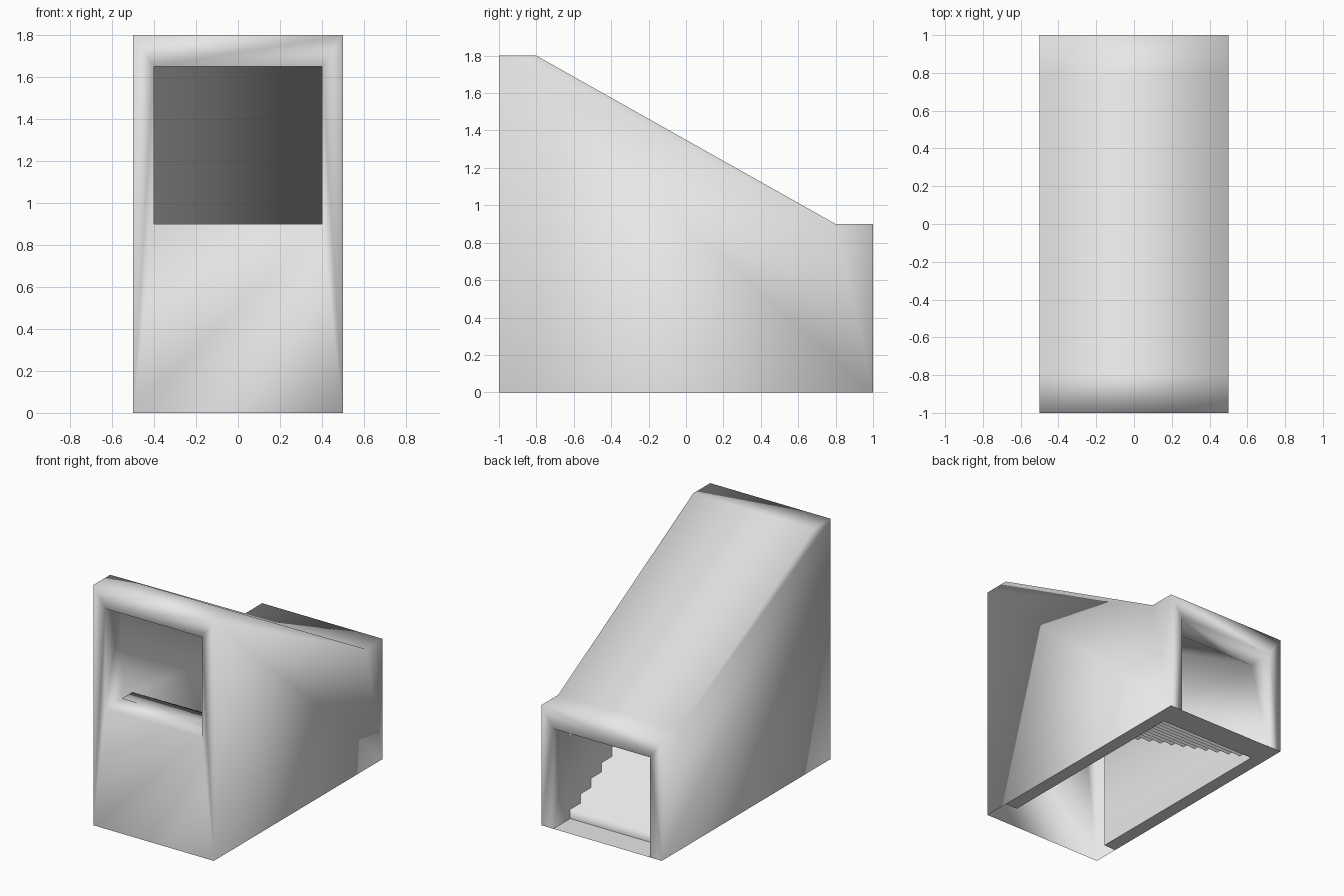
import bpy
import bmesh

if "Cube" in bpy.data.objects:
    bpy.data.objects.remove(bpy.data.objects["Cube"], do_unlink=True)

GREY = (0.8, 0.8, 0.8, 1.0)
mat = bpy.data.materials.new("plain_grey")
mat.use_nodes = True
mat.diffuse_color = GREY
mat.node_tree.nodes["Principled BSDF"].inputs["Base Color"].default_value = GREY

OUT, IN = 0.5, 0.4      # outer and inner half widths
STEPS = 13


class Part:
    """Collects faces on shared vertices so that shading flows across them."""

    def __init__(self, name):
        self.name, self.bm, self.verts = name, bmesh.new(), {}

    def face(self, *points):
        vs = []
        for p in points:
            key = tuple(round(c, 4) for c in p)
            if key not in self.verts:
                self.verts[key] = self.bm.verts.new(key)
            vs.append(self.verts[key])
        self.bm.faces.new(vs)

    def span(self, half, path):
        """Sheet across the width, following a (y, z) path."""
        for (y0, z0), (y1, z1) in zip(path, path[1:]):
            self.face((-half, y0, z0), (half, y0, z0), (half, y1, z1), (-half, y1, z1))

    def finish(self, orient=True):
        if orient:
            bmesh.ops.recalc_face_normals(self.bm, faces=self.bm.faces)
        mesh = bpy.data.meshes.new(self.name)
        for f in self.bm.faces:
            f.smooth = True
        self.bm.to_mesh(mesh)
        self.bm.free()
        mesh.materials.append(mat)
        obj = bpy.data.objects.new(self.name, mesh)
        bpy.context.collection.objects.link(obj)


# Outer hood, end frames and the sloping passage inside
roof = [(-1, 1.8), (-0.8, 1.8), (0.8, 0.9), (1, 0.9)]
ceiling = [(-1, 1.65), (-0.8, 1.65), (0.8, 0.75), (1, 0.75)]
sill = [(-1, 0.9), (-0.8, 0.9)]
shell = Part("stairwell_shell")
shell.span(OUT, roof)
shell.span(IN, ceiling)
shell.span(IN, sill)
for s in (-1, 1):
    o, i = s * OUT, s * IN
    # outer and inner side walls
    shell.face(*[(o, y, z) for y, z in [(-1, 0)] + roof + [(1, 0)]])
    inner = ceiling + [(1, 0), (0.8, 0), (-0.8, 0)] + sill[::-1]
    shell.face(*[(i, y, z) for y, z in inner])
    # front and back posts
    shell.face((o, -1, 0), (i, -1, 0.9), (i, -1, 1.65), (o, -1, 1.8))
    shell.face((o, 1, 0), (i, 1, 0), (i, 1, 0.75), (o, 1, 0.9))
# front panel and the two lintels
shell.face((-OUT, -1, 0), (OUT, -1, 0), (IN, -1, 0.9), (-IN, -1, 0.9))
for y, low, high in ((-1, 1.65, 1.8), (1, 0.75, 0.9)):
    shell.face((-IN, y, low), (IN, y, low), (OUT, y, high), (-OUT, y, high))
shell.finish()

# Flat rim underneath: side strips and the back threshold
rim = Part("floor_rim")
for s in (-1, 1):
    for y0, y1 in ((-0.8, 0.8), (0.8, 1)):
        rim.face((s * IN, y0, 0), (s * OUT, y0, 0), (s * OUT, y1, 0), (s * IN, y1, 0))
rim.span(IN, [(0.8, 0), (1, 0)])
rim.finish()

# Stairs climbing from the back threshold to the front sill
path = [(0.8, 0)]
for k in range(STEPS):
    z = 0.9 * (k + 1) / STEPS
    path.append((0.8 - 1.6 * k / STEPS, z))
    path.append((0.8 - 1.6 * (k + 1) / STEPS, z))
stairs = Part("stairs")
stairs.span(IN, path[::-1])
stairs.finish(orient=False)
